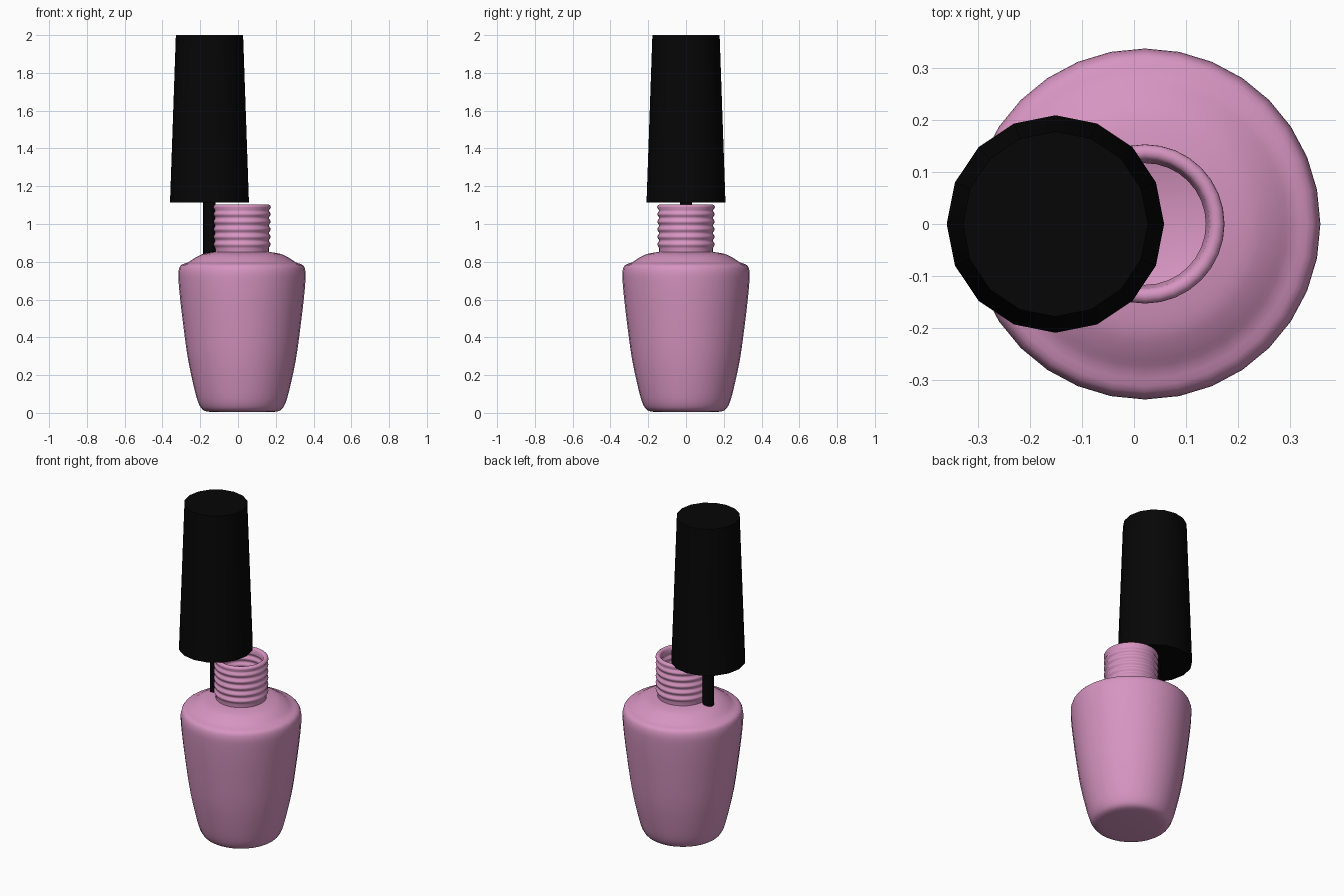
import bpy, bmesh, math
from mathutils import Vector

cube = bpy.data.objects.get("Cube")
if cube:
    bpy.data.objects.remove(cube, do_unlink=True)


def material(name, color):
    m = bpy.data.materials.new(name)
    m.use_nodes = True
    m.diffuse_color = color
    bsdf = m.node_tree.nodes["Principled BSDF"]
    bsdf.inputs["Base Color"].default_value = color
    bsdf.inputs["Roughness"].default_value = 0.5
    return m


def smooth_path(points, steps=3):
    """Round a coarse profile with a Catmull-Rom curve."""
    pts = [Vector(p) for p in points]
    pts = [pts[0]] + pts + [pts[-1]]
    out = []
    for a, b, c, d in zip(pts, pts[1:], pts[2:], pts[3:]):
        for i in range(steps):
            t = i / steps
            out.append(0.5 * (2 * b + (c - a) * t + (2 * a - 5 * b + 4 * c - d) * t ** 2
                              + (3 * b - a - 3 * c + d) * t ** 3))
    return out + [pts[-1]]


def lathe(name, profile, sides, x, mat, angle):
    """Spin (radius, height) points around a vertical axis at x and close both ends."""
    bm = bmesh.new()
    rings = []
    for r, z in profile:
        rings.append([bm.verts.new((r * math.cos(k * math.tau / sides),
                                    r * math.sin(k * math.tau / sides), z))
                      for k in range(sides)])
    for low, high in zip(rings, rings[1:]):
        for k in range(sides):
            n = (k + 1) % sides
            bm.faces.new((low[k], low[n], high[n], high[k]))
    bm.faces.new(rings[0][::-1])
    bm.faces.new(rings[-1])
    bmesh.ops.recalc_face_normals(bm, faces=bm.faces)
    mesh = bpy.data.meshes.new(name)
    bm.to_mesh(mesh)
    bm.free()
    mesh.materials.append(mat)
    obj = bpy.data.objects.new(name, mesh)
    obj.location.x = x
    bpy.context.collection.objects.link(obj)
    bpy.ops.object.select_all(action='DESELECT')
    obj.select_set(True)
    bpy.context.view_layer.objects.active = obj
    bpy.ops.object.shade_smooth_by_angle(angle=math.radians(angle))
    return obj


pink = material("pink lacquer", (0.68, 0.3, 0.535, 1))
black = material("black plastic", (0.0018, 0.0018, 0.0018, 1))

# Bottle body, from the base up over the shoulder
body = smooth_path([(0.16, 0.004), (0.2, 0.012), (0.225, 0.04), (0.248, 0.11),
                    (0.285, 0.28), (0.309, 0.45), (0.327, 0.6), (0.336, 0.7),
                    (0.336, 0.75), (0.323, 0.782), (0.285, 0.797), (0.25, 0.82),
                    (0.21, 0.84), (0.16, 0.85), (0.142, 0.852)])

# Plain collar, then a neck with soft threads, each sampled as one wave
threads, samples = 5, 8
start, pitch = 0.872, 0.04
neck = []
for i in range(threads * samples + 1):
    turn = i / samples
    neck.append((0.1475 - 0.0045 * math.cos(turn * math.tau), start + turn * pitch))

# Rounded lip, then the hollow inside following the wall
lip = [(0.138 + 0.015 * math.cos(a), 1.088 + 0.015 * math.sin(a))
       for a in [math.pi * k / 8 for k in range(9)]]
inside = [(r - 0.026, z) for r, z in reversed(neck)]
cavity = smooth_path([(0.12, 0.83), (0.2, 0.81), (0.285, 0.765), (0.305, 0.7),
                      (0.275, 0.42), (0.215, 0.12), (0.16, 0.04)], 2)
lathe("bottle", body + neck + lip + inside + cavity, 32, 0.021, pink, 50)

# Tapered cap and the brush stem that hangs below it
lathe("cap", [(0.209, 1.113), (0.178, 2.0)], 16, -0.151, black, 30)
lathe("brush_stem", [(0.033, 0.8), (0.033, 1.12)], 16, -0.151, black, 30)
